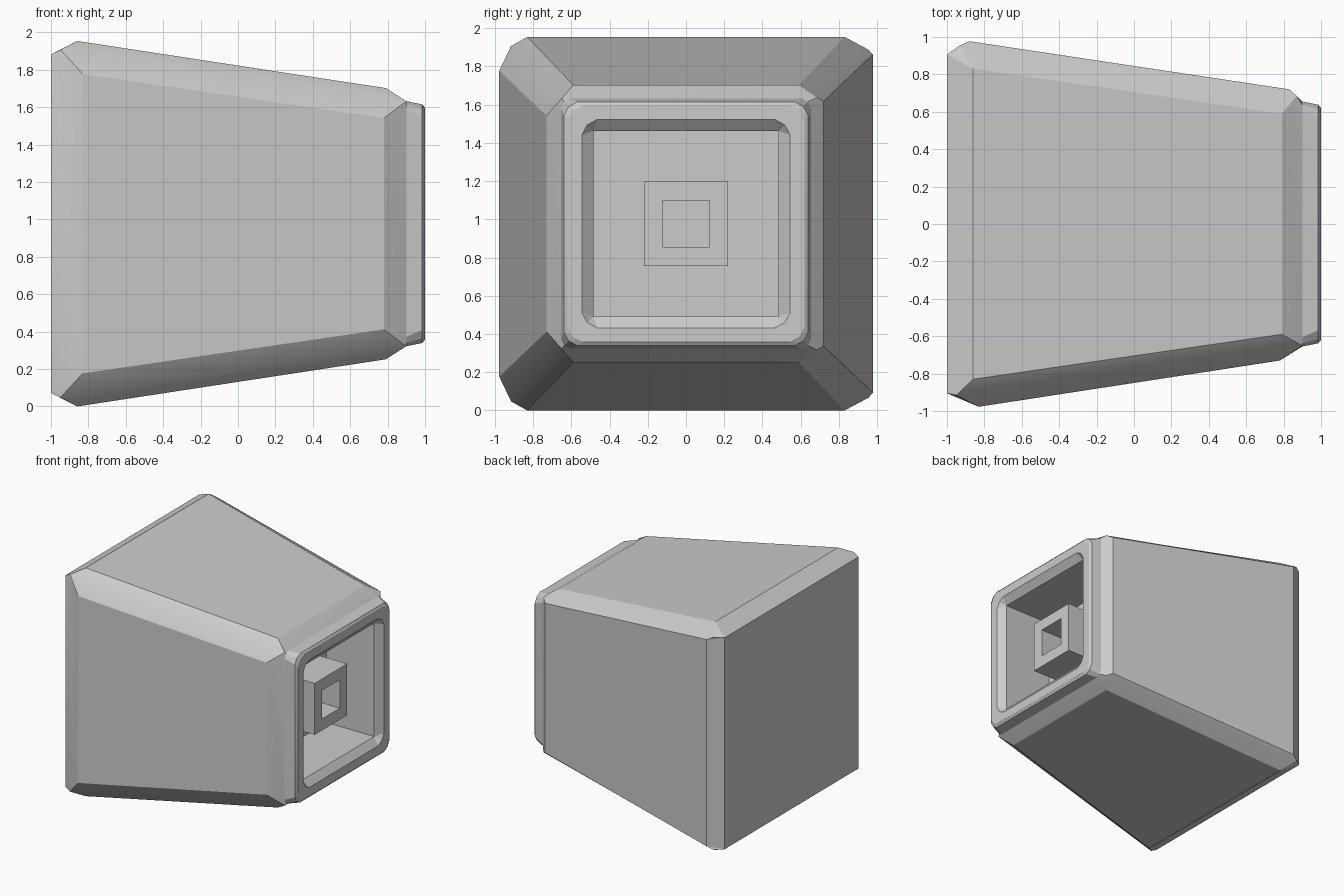
import bpy, bmesh

if "Cube" in bpy.data.objects:
    bpy.data.objects.remove(bpy.data.objects["Cube"])

CZ = 0.977  # height of the long axis

grey = bpy.data.materials.new("light_grey")
grey.diffuse_color = (0.6, 0.6, 0.6, 1)
grey.use_nodes = True
grey.node_tree.nodes["Principled BSDF"].inputs["Base Color"].default_value = grey.diffuse_color


def section(bm, front, back=None):
    """Ring of 12 points; each corner is given as (top, middle, side) points."""
    ring = []
    for sy, sz in ((1, 1), (-1, 1), (-1, -1), (1, -1)):
        pts = (back or front) if sy > 0 else front
        if sy * sz > 0:
            pts = pts[::-1]
        ring += [bm.verts.new((x, sy * y, CZ + sz * z)) for x, y, z in pts]
    return ring


def square(x, half, cut):
    """Corner points of a square section with eased corners."""
    a, m = half - cut, half - cut * 0.35
    return ((x, a, half), (x, m, m), (x, half, a))


def loft(name, corners, cap_start, cap_end, closed=False):
    bm = bmesh.new()
    rings = [section(bm, *c) for c in corners]
    pairs = list(zip(rings, rings[1:]))
    if closed:
        pairs.append((rings[-1], rings[0]))
    for a, b in pairs:
        for i in range(12):
            j = (i + 1) % 12
            bm.faces.new((a[i], a[j], b[j], b[i]))
    if cap_start:
        bm.faces.new(rings[0])
    if cap_end:
        bm.faces.new(rings[-1])
    bmesh.ops.remove_doubles(bm, verts=bm.verts, dist=0.0005)
    bmesh.ops.recalc_face_normals(bm, faces=bm.faces)
    me = bpy.data.meshes.new(name)
    bm.to_mesh(me)
    bm.free()
    me.materials.append(grey)
    ob = bpy.data.objects.new(name, me)
    bpy.context.collection.objects.link(ob)
    bpy.ops.object.select_all(action='DESELECT')
    ob.select_set(True)
    bpy.context.view_layer.objects.active = ob
    bpy.ops.object.shade_smooth_by_angle(angle=0.35)
    return ob


# Tapered housing: flat end, chamfered edges, narrow rim and open recess
loft("housing", [
    (square(-1.0, 0.905, 0),),
    (((-0.86, 0.83, 0.977), (-0.95, 0.915, 0.93), (-0.83, 0.977, 0.80)),
     ((-0.86, 0.83, 0.977), (-0.93, 0.955, 0.91), (-0.88, 0.977, 0.885))),
    (((0.79, 0.59, 0.725), (0.9, 0.65, 0.655), (0.78, 0.73, 0.565)),
     ((0.79, 0.59, 0.725), (0.87, 0.685, 0.66), (0.83, 0.72, 0.64))),
    (square(0.90, 0.655, 0.05),),
    (square(0.985, 0.638, 0.07),),
    (square(1.0, 0.62, 0.08),),
    (square(1.0, 0.545, 0.08),),
    (square(0.95, 0.485, 0),),
    (square(0.50, 0.485, 0),),
], True, True)

# Square tube standing in the recess
loft("inner_tube", [
    (square(0.50, 0.22, 0),),
    (square(0.88, 0.22, 0),),
    (square(0.88, 0.122, 0),),
    (square(0.52, 0.122, 0),),
], False, True)
